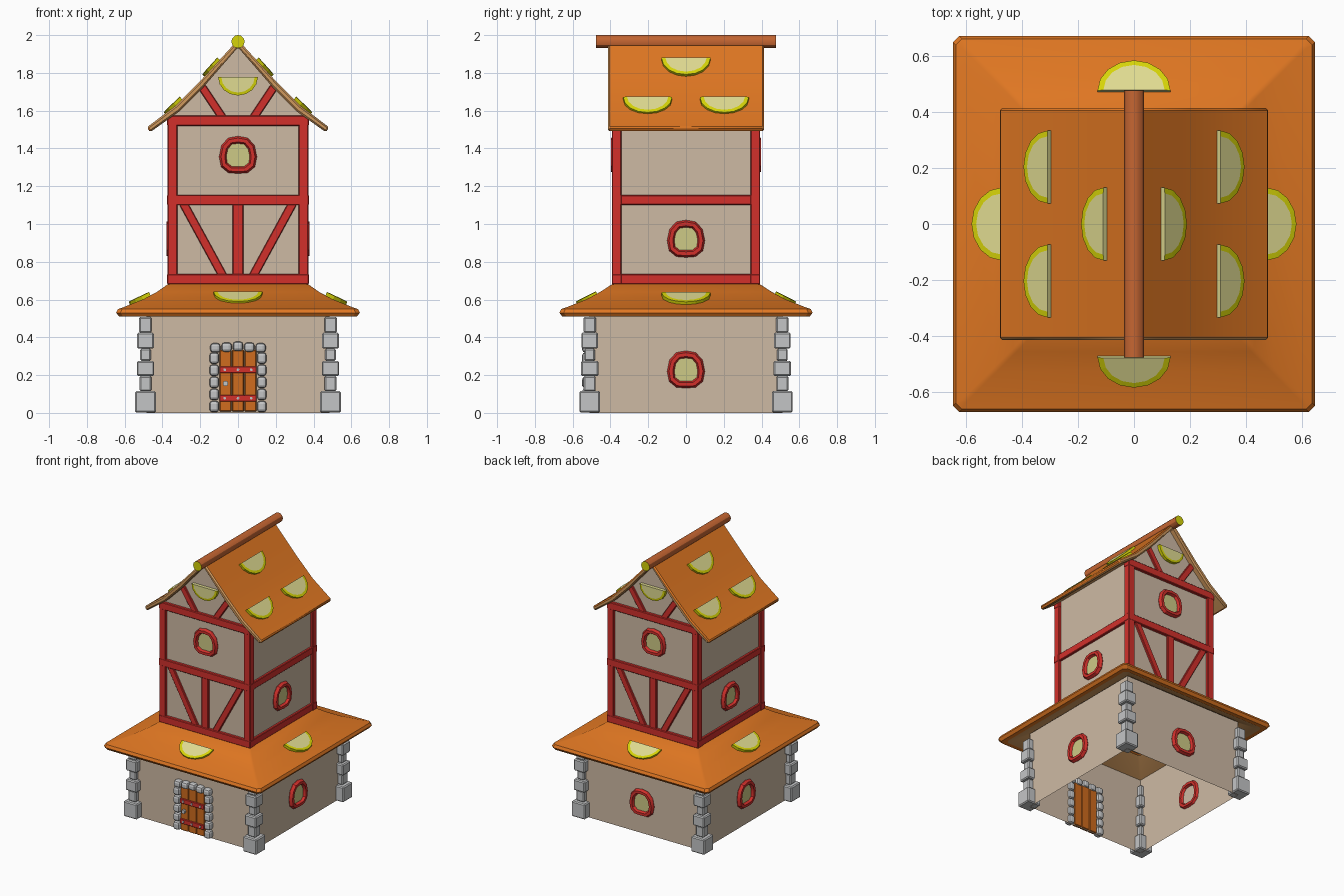
import bpy, bmesh, math
from mathutils import Vector as V

if "Cube" in bpy.data.objects:
    bpy.data.objects.remove(bpy.data.objects["Cube"])

# ---------- colours ----------
def mat(name, r, g, b):
    m = bpy.data.materials.new(name)
    lin = [((c / 255 + 0.055) / 1.055) ** 2.4 for c in (r, g, b)]
    m.diffuse_color = (*lin, 1)
    m.use_nodes = True
    m.node_tree.nodes["Principled BSDF"].inputs["Base Color"].default_value = m.diffuse_color
    return m

WALL = mat("plaster", 206, 186, 164)
RED = mat("red_timber", 210, 48, 43)
ORANGE = mat("orange_roof", 224, 119, 34)
TAN = mat("tan_underside", 208, 152, 92)
RIDGE = mat("ridge_brown", 198, 102, 50)
YELLOW = mat("lemon_rind", 214, 212, 8)
PALE = mat("lemon_flesh", 224, 219, 145)
GLASS = mat("window_glass", 206, 202, 134)
STONE = mat("grey_stone", 196, 197, 198)
DOOR = mat("door_wood", 208, 108, 30)

# ---------- helpers ----------
def build(name, verts, faces, mats, idx=None, smooth=False, bevel=0, seg=1):
    me = bpy.data.meshes.new(name)
    me.from_pydata([tuple(v) for v in verts], [], faces)
    for m in mats:
        me.materials.append(m)
    if idx:
        for p, i in zip(me.polygons, idx):
            p.material_index = i
    bm = bmesh.new()
    bm.from_mesh(me)
    bmesh.ops.recalc_face_normals(bm, faces=bm.faces)
    bm.to_mesh(me)
    bm.free()
    if smooth:
        for p in me.polygons:
            p.use_smooth = True
        me.set_sharp_from_angle(angle=math.radians(30))
    ob = bpy.data.objects.new(name, me)
    bpy.context.collection.objects.link(ob)
    if bevel:
        b = ob.modifiers.new("bevel", "BEVEL")
        b.width, b.segments, b.limit_method = bevel, seg, "ANGLE"
    return ob

BOX = [(0, 1, 3, 2), (4, 5, 7, 6), (0, 1, 5, 4), (2, 3, 7, 6), (0, 2, 6, 4), (1, 3, 7, 5)]

def box(name, c, size, m, bevel=0.004, seg=1, axes=((1, 0, 0), (0, 1, 0), (0, 0, 1))):
    a = [V(x) * s / 2 for x, s in zip(axes, size)]
    vs = [V(c) + a[0] * i + a[1] * j + a[2] * k
          for i in (-1, 1) for j in (-1, 1) for k in (-1, 1)]
    return build(name, vs, BOX, [m], bevel=bevel, seg=seg)

def brace(name, p, q, w, depth, m):
    d = V(q) - V(p)
    u, n = d.normalized(), V((0, 1, 0))
    box(name, (V(p) + V(q)) / 2, (d.length, depth, w), m, axes=(u, n, u.cross(n)))

def rod(name, c, axis, r, length, sides, m, cap=None):
    n = V(axis)
    u = n.orthogonal().normalized()
    w = n.cross(u)
    vs = [V(c) + n * h * length / 2 + (u * math.cos(t) + w * math.sin(t)) * r
          for h in (-1, 1) for t in [(i + .5) * math.tau / sides for i in range(sides)]]
    fs = [(i, (i + 1) % sides, (i + 1) % sides + sides, i + sides) for i in range(sides)]
    fs += [tuple(range(sides)), tuple(range(sides, 2 * sides))]
    return build(name, vs, fs, [m, cap or m], [0] * sides + [1, 1], smooth=True)

def lemon(name, c, n, d, r):
    """Half lemon slice: flat edge centred on c, belly toward d, facing n."""
    n, d, c = V(n).normalized(), V(d).normalized(), V(c)
    u, k = n.cross(d), 8
    vs = [c + (u * math.cos(t) + d * math.sin(t) * .92) * r * s + n * h
          for s, h in ((1, -.015), (1, .018), (.84, .02))
          for t in [i * math.pi / k for i in range(k + 1)]]
    e = k + 1
    fs = [(i + e * j, i + 1 + e * j, i + 1 + e * (j + 1), i + e * (j + 1)) for j in (0, 1) for i in range(k)]
    fs += [tuple(range(2 * e, 3 * e)), (0, e, 2 * e, 3 * e - 1, 2 * e - 1, e - 1)]
    build(name, vs, fs, [YELLOW, PALE], [0] * 2 * k + [1, 1])

def window(name, c, n):
    """Rounded red frame with a thin glass plate."""
    n, c, up = V(n), V(c), V((0, 0, 1))
    u = up.cross(n)
    half = [(.042, .072), (.07, .04), (.08, -.008), (.073, -.052), (.042, -.077)]
    path = [(0, .079)] + half + [(0, -.079)] + [(-x, z) for x, z in reversed(half)]
    k, s = len(path), 6
    vs, fs = [], []
    for i, (x, z) in enumerate(path):
        p = u * x + up * z
        rad = p.normalized()
        for j in range(s):
            t = j * math.tau / s
            vs.append(c + p + rad * .02 * math.cos(t) + n * (.004 + .024 * math.sin(t)))
            i2, j2 = (i + 1) % k, (j + 1) % s
            fs.append((i * s + j, i2 * s + j, i2 * s + j2, i * s + j2))
    build(name + "_frame", vs, fs, [RED], smooth=True)
    g = [c + u * x + up * z + n * h for h in (.001, .007) for x, z in path]
    gf = [tuple(range(k)), tuple(range(k, 2 * k))]
    gf += [(i, (i + 1) % k, (i + 1) % k + k, i + k) for i in range(k)]
    build(name + "_glass", g, gf, [GLASS])

# ---------- ground floor ----------
LX, LY = .485, .51
cs = [(-LX, -LY), (LX, -LY), (LX, LY), (-LX, LY)]
build("ground_floor_walls", [(x, y, z) for z in (0, .565) for x, y in cs],
      [(i, (i + 1) % 4, (i + 1) % 4 + 4, i + 4) for i in range(4)], [WALL])

# corner stones, stacked wide and narrow
stack = [(.002, .115, .11), (.115, .195, .064), (.195, .275, .092),
         (.275, .34, .056), (.34, .425, .088), (.425, .508, .066)]
for x, y in cs:
    for z0, z1, w in stack:
        box("corner_stone", (x * 1.01, y, (z0 + z1) / 2), (w, w, z1 - z0), STONE, .007)

# door with planks, bands, rivets, knob and stone surround
for i in (-1, 0, 1):
    box("door_plank", (i * .066, -.518, .17), (.063, .03, .325), DOOR)
for z in (.078, .228):
    box("door_band", (0, -.535, z), (.196, .014, .036), RED, .003)
    for x in (-.07, 0, .07):
        rod("rivet", (x, -.543, z), (0, 1, 0), .008, .008, 6, STONE)
rod("door_knob", (-.066, -.54, .155), (0, 1, 0), .015, .02, 8, STONE)
for s in (-1, 1):
    for i in range(5):
        box("door_side_stone", (s * .126, -.52, .034 + i * .064), (.05, .06, .06), STONE, .016, 2)
for i in range(-2, 3):
    box("door_top_stone", (i * .06, -.52, .352 - .004 * abs(i)), (.054, .06, .05), STONE, .016, 2)

# ---------- lower roof skirt ----------
loops = [(.36, .375, .65), (.49, .515, .565), (.60, .625, .51), (.63, .655, .51), (.645, .67, .53),
         (.635, .66, .55), (.61, .635, .558), (.50, .525, .602), (.43, .455, .64), (.37, .39, .682)]
vs, fs, ix = [], [], []
for i, (a, b, z) in enumerate(loops):
    c = .022 if 1 < i < 6 else .012
    for x, y in ((-a + c, -b), (a - c, -b), (a, -b + c), (a, b - c),
                 (a - c, b), (-a + c, b), (-a, b - c), (-a, -b + c)):
        vs.append((x, y, z))
    if i:
        for j in range(8):
            k = (j + 1) % 8
            fs.append((i * 8 - 8 + j, i * 8 - 8 + k, i * 8 + k, i * 8 + j))
            ix.append(1 if i < 3 else 0)
fs.append(tuple(range(len(vs) - 8, len(vs))))
ix.append(0)
build("lower_roof", vs, fs, [ORANGE, TAN], ix, smooth=True)

# ---------- upper floors ----------
UX, UY = .355, .372
prof = [(-UX, .66), (UX, .66), (UX, 1.585), (.2, 1.735), (0, 1.94), (-.2, 1.735), (-UX, 1.585)]
vs = [(x, y, z) for y in (-UY, UY) for x, z in prof]
fs = [tuple(range(7)), tuple(range(7, 14))] + [(i, (i + 1) % 7, (i + 1) % 7 + 7, i + 7) for i in range(7)]
build("upper_walls", vs, fs, [WALL])

# timber frame
for sy in (-1, 1):
    y = sy * .367
    for z in (.708, 1.127, 1.547):
        box("cross_beam", (0, y, z), (.75, .052, .054), RED)
    for sx in (-1, 1):
        box("corner_post", (sx * .347, y, 1.12), (.052, .05, .84), RED)
        brace("lower_brace", (sx * .29, sy * .37, 1.11), (sx * .08, sy * .37, .725), .045, .034, RED)
        brace("gable_brace", (sx * .19, sy * .37, 1.725), (sx * .08, sy * .37, 1.56), .043, .034, RED)
    box("middle_post", (0, sy * .369, .92), (.056, .04, .39), RED)
for sx in (-1, 1):
    for z in (.708, 1.127):
        box("side_beam", (sx * .348, 0, z), (.048, .69, .052), RED)

# ---------- upper roof ----------
half = [(0, 1.975, 0, 1.935), (.2, 1.757, .185, 1.722), (.33, 1.627, .312, 1.595), (.482, 1.512, .465, 1.486)]
st = [(-a, b, -c, d) for a, b, c, d in reversed(half[1:])] + half
E, vs, fs, ix = .414, [], [], []
for a, b, c, d in st:
    vs += [(a, -E, b), (a, E, b), (c, -E, d), (c, E, d)]
for i in range(len(st) - 1):
    p, q = i * 4, i * 4 + 4
    fs += [(p, p + 1, q + 1, q), (p + 2, p + 3, q + 3, q + 2),
           (p, q, q + 2, p + 2), (p + 1, q + 1, q + 3, p + 3)]
    ix += [0, 1, 1, 1]
n = len(vs) - 4
fs += [(0, 1, 3, 2), (n, n + 1, n + 3, n + 2)]
ix += [0, 0]
build("upper_roof", vs, fs, [ORANGE, TAN], ix, smooth=True, bevel=.009)
rod("ridge_pole", (0, 0, 1.966), (0, 1, 0), .035, .952, 12, RIDGE, YELLOW)

# ---------- lemon slices ----------
for s in (-1, 1):
    lemon("roof_lemon_top", (s * .095, 0, 1.868), (s * .74, 0, .67), (s * .67, 0, -.74), .13)
    for y in (-.203, .203):
        lemon("roof_lemon_low", (s * .295, y, 1.66), (s * .69, 0, .72), (s * .72, 0, -.69), .13)
    lemon("skirt_lemon_side", (s * .463, 0, .622), (s * .42, 0, .9), (s * .9, 0, -.42), .13)
    lemon("skirt_lemon_end", (0, s * .468, .626), (0, s * .45, .9), (0, s * .9, -.45), .13)
    lemon("gable_lemon", (0, s * .376, 1.777), (0, s, 0), (0, 0, -1), .105)

# ---------- windows ----------
for s in (-1, 1):
    window("upper_end_window", (0, s * UY, 1.366), (0, s, 0))
    window("upper_side_window", (s * UX, 0, .922), (s, 0, 0))
    window("ground_side_window", (s * LX, 0, .23), (s, 0, 0))
window("ground_back_window", (0, LY, .23), (0, 1, 0))
